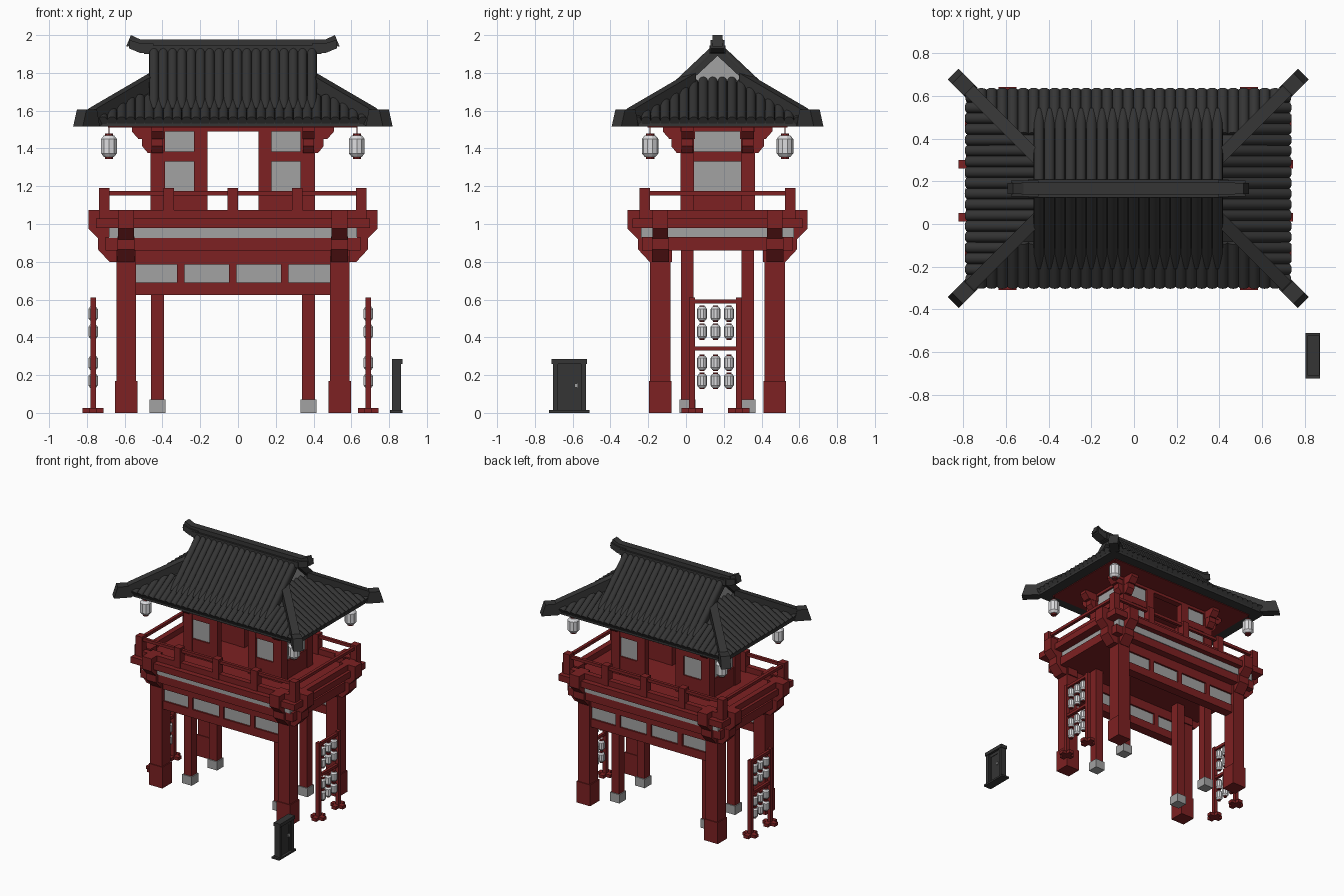
import bpy, bmesh
from math import pi
from mathutils import Matrix, Vector

cube = bpy.data.objects.get("Cube")
if cube:
    bpy.data.objects.remove(cube, do_unlink=True)


def material(name, r, g, b):
    m = bpy.data.materials.new(name)
    m.use_nodes = True
    m.diffuse_color = (r, g, b, 1)
    m.node_tree.nodes["Principled BSDF"].inputs["Base Color"].default_value = (r, g, b, 1)
    return m


RED = material("red timber", .205, .015, .016)
GREY = material("grey plaster", .36, .36, .36)
DARK = material("dark tile", .035, .035, .035)
WHITE = material("lantern paper", .72, .72, .74)

GATE = Vector((-.027, .167, 0))  # middle of the gatehouse
SIGNS = (-1, 1)
CORNERS = [(sx, sy) for sx in SIGNS for sy in SIGNS]


class Part:
    """Collects primitives into one object of one colour."""

    def __init__(self, name, mat, origin=GATE):
        self.name, self.mat, self.origin, self.bm = name, mat, origin, bmesh.new()

    def box(self, x, y, z0, z1, hx, hy):
        m = Matrix.Translation((x, y, (z0 + z1) / 2)) @ Matrix.Diagonal((2 * hx, 2 * hy, z1 - z0, 1))
        bmesh.ops.create_cube(self.bm, size=1, matrix=m)

    def prism(self, pts, half, turn=0, at=(0, 0, 0)):
        """Profile in the XZ plane, thick along Y, turned about Z."""
        m = Matrix.Translation(at) @ Matrix.Rotation(turn, 4, 'Z')
        face = self.bm.faces.new([self.bm.verts.new(m @ Vector((x, -half, z))) for x, z in pts])
        ext = bmesh.ops.extrude_face_region(self.bm, geom=[face], use_keep_orig=True)
        step = m.to_3x3() @ Vector((0, 2 * half, 0))
        bmesh.ops.translate(self.bm, vec=step, verts=[v for v in ext["geom"] if isinstance(v, bmesh.types.BMVert)])

    def cone(self, a, b, r1, r2, n=10):
        a, b = Vector(a), Vector(b)
        rot = (b - a).to_track_quat('Z', 'Y').to_matrix().to_4x4()
        bmesh.ops.create_cone(self.bm, cap_ends=True, segments=n, radius1=r1, radius2=r2,
                              depth=(b - a).length, matrix=Matrix.Translation((a + b) / 2) @ rot)

    def done(self, smooth=False):
        bmesh.ops.recalc_face_normals(self.bm, faces=self.bm.faces)
        mesh = bpy.data.meshes.new(self.name)
        self.bm.to_mesh(mesh)
        self.bm.free()
        mesh.materials.append(self.mat)
        ob = bpy.data.objects.new(self.name, mesh)
        ob.location = self.origin
        bpy.context.collection.objects.link(ob)
        if smooth:
            bpy.ops.object.select_all(action='DESELECT')
            ob.select_set(True)
            bpy.context.view_layer.objects.active = ob
            bpy.ops.object.shade_smooth_by_angle(angle=.7)


# Columns and footings
main = Part("main_columns", RED)
inner = Part("inner_columns", RED)
stones = Part("footing_stones", GREY)
for sx, sy in CORNERS:
    main.box(sx * .565, sy * .303, 0, .87, .052, .054)
    main.box(sx * .565, sy * .303, 0, .17, .06, .06)
    inner.box(sx * .4, sy * .16, .05, .87, .034, .034)
    stones.box(sx * .4, sy * .16, 0, .07, .042, .042)
for p in (main, inner, stones):
    p.done()

# Panelled cross beams, front and back
beam = Part("lower_beams", RED)
panel = Part("lower_beam_panels", GREY)
for sy in SIGNS:
    for z0, z1 in ((.625, .69), (.785, .87)):
        beam.box(0, sy * .303, z0, z1, .53, .038)
    for x in (-.275, 0, .275):
        beam.box(x, sy * .303, .68, .8, .02, .038)
    panel.box(0, sy * .303, .68, .8, .53, .024)
beam.done()
panel.done()

# Balcony platform
deck = Part("platform", RED)
deck.box(0, 0, .86, .93, .675, .4)
deck.box(0, 0, .98, 1.03, .725, .45)
deck.done()
band = Part("platform_band", GREY)
band.box(0, 0, .925, .985, .656, .405)
band.done()


# Chamfered bracket ends, in both directions at each corner
def brackets(name, ox, oy, lx, ly, stub, z0, z1, z2, half, run):
    p = Part(name, RED)
    for sx, sy in CORNERS:
        for reach, turn, at in ((lx, 0 if sx > 0 else pi, (0, sy * oy, 0)),
                                (ly, sy * pi / 2, (sx * ox, 0, 0))):
            p.prism([(reach - stub, z0), (reach - run, z0), (reach, z1), (reach, z2), (reach - stub, z2)],
                    half, turn, at)
    p.done()


brackets("lower_brackets", .565, .303, .714, .42, .18, .80, .865, .93, .045, .06)
brackets("platform_brackets", .565, .303, .765, .476, .14, .91, .975, 1.075, .042, .065)
brackets("eave_brackets_low", .4, .16, .48, .245, .12, 1.375, 1.412, 1.45, .03, .03)
brackets("eave_brackets_high", .4, .16, .535, .29, .17, 1.45, 1.49, 1.525, .032, .035)

# Balcony railing
rail = Part("railing", RED)
for s in SIGNS:
    for x in (-.68, -.34, 0, .34, .68):
        rail.box(x, s * .385, 1.02, 1.19, .028, .028)
    for z0, z1, h in ((1.152, 1.175, .012), (1.02, 1.075, .022)):
        rail.box(0, s * .385, z0, z1, .69, h)
        rail.box(s * .68, 0, z0, z1, h, .39)
rail.done()

# Upper room: posts, bands and plaster panels around an open doorway
room = Part("upper_room_frame", RED)
plaster = Part("upper_room_panels", GREY)
for sx, sy in CORNERS:
    room.box(sx * .397, sy * .161, 1.02, 1.525, .038, .036)
    room.box(sx * .17, sy * .172, 1.02, 1.525, .035, .025)
    plaster.box(sx * .28, sy * .172, 1.1, 1.51, .09, .01)
    for z0, z1 in ((1.02, 1.175), (1.33, 1.385)):
        room.box(sx * .28, sy * .172, z0, z1, .09, .022)
for s in SIGNS:
    plaster.box(s * .405, 0, 1.1, 1.51, .01, .14)
    for z0, z1 in ((1.02, 1.175), (1.33, 1.385)):
        room.box(s * .405, 0, z0, z1, .022, .14)
    room.box(0, s * .172, 1.49, 1.525, .5, .025)
    room.box(s * .405, 0, 1.49, 1.525, .025, .26)
room.done()
plaster.done()

soffit = Part("eave_soffit", RED)
soffit.box(0, 0, 1.512, 1.53, .66, .37)
soffit.done()

# Lower hipped roof and upper gabled roof
EX, EY, EZ, PITCH = .745, .45, 1.545, .6
RISE = .385


def hip_z(inset):
    return EZ + PITCH * inset


roof = Part("roof_base", DARK)
rings = []
for inset, z in ((0, 1.517), (0, EZ), (RISE, hip_z(RISE))):
    hx, hy = EX - inset, EY - inset
    rings.append([roof.bm.verts.new((x * hx, y * hy, z)) for x, y in ((-1, -1), (1, -1), (1, 1), (-1, 1))])
for lo, hi in zip(rings, rings[1:]):
    for i in range(4):
        j = (i + 1) % 4
        roof.bm.faces.new((lo[i], lo[j], hi[j], hi[i]))
roof.bm.faces.new(rings[0])
roof.bm.faces.new(rings[-1])
TOP, FOOT = 1.93, (.36, 1.595)
roof.prism([(0, TOP), FOOT, (.36, 1.555), (0, 1.89), (-.36, 1.555), (-.36, 1.595)], .443, pi / 2)
roof.done()
gable = Part("gable_walls", GREY)
gable.prism([(0, 1.9), (.25, 1.67), (-.25, 1.67)], .405, pi / 2)
gable.done()

# Round tile rows
tiles = Part("roof_tiles", DARK)
R = .026
for s in SIGNS:
    for i in range(18):
        x = (i - 8.5) * .0492
        tiles.cone((x, s * FOOT[0], FOOT[1]), (x, s * .01, TOP - .005), R, R, 12)
    for i in range(31):
        x = (i - 15) * .0492
        inset = min(.2, EX - abs(x) + .012)
        tiles.cone((x, s * (EY + .008), EZ), (x, s * (EY - inset), hip_z(inset)), R, R, 12)
    for i in range(18):
        y = (i - 8.5) * .0505
        inset = min(.38, EY - abs(y) + .012)
        tiles.cone((s * (EX + .008), y, EZ), (s * (EX - inset), y, hip_z(inset)), R, R, 12)
tiles.done(smooth=True)

# Hip ridges with flared tips, then the crest
hips = Part("hip_ridges", DARK)
D = 2 ** .5
hip = [(.42, 1.72), (.42, 1.8), (.74, 1.613), (.745, 1.607), (.80, 1.607), (.82, 1.517), (.73, 1.517)]
for sx, sy in CORNERS:
    turn = (pi / 4 if sy > 0 else -pi / 4) if sx > 0 else (3 * pi / 4 if sy > 0 else -3 * pi / 4)
    at = (0, -sy * .285, 0)
    hips.prism([(x * D, z) for x, z in hip], .03, turn, at)
    hips.prism([(x * D, z) for x, z in hip[3:]], .036, turn, at)
hips.done()

crest = Part("crest_ridge", DARK)
crest.box(0, 0, 1.9, 1.945, .47, .042)
crest.box(0, 0, 1.94, 1.977, .5, .028)
for s in SIGNS:
    crest.prism([(.42, 1.91), (.49, 1.905), (.55, 1.93), (.55, 1.975), (.49, 1.957), (.42, 1.955)],
                .038, 0 if s > 0 else pi)
    crest.prism([(.46, 1.95), (.51, 1.945), (.565, 1.94), (.54, 2.0), (.49, 1.977), (.46, 1.975)],
                .026, 0 if s > 0 else pi)
crest.done()

# Paper lanterns: caps in timber colour, faceted body
paper = Part("lantern_bodies", WHITE)
caps = Part("lantern_caps", RED)


def lantern(x, y, z, r, h):
    levels = [(.65, -.42), (1, -.28), (1, .28), (.65, .42)]
    for (r1, z1), (r2, z2) in zip(levels, levels[1:]):
        paper.cone((x, y, z + z1 * h), (x, y, z + z2 * h), r * r1, r * r2)
    caps.cone((x, y, z - h / 2), (x, y, z + h / 2), r * .5, r * .5)


for sx, sy in CORNERS:
    lantern(sx * .656, sy * .357, 1.412, .044, .135)
    caps.cone((sx * .656, sy * .357, 1.47), (sx * .656, sy * .357, 1.52), .003, .003, 6)

# Lantern racks at both sides
rack = Part("lantern_racks", RED)
for x in (-.74, .717):
    for y in (-.135, .113):
        rack.box(x, y, 0, .61, .014, .016)
        rack.box(x, y, 0, .025, .055, .02)
        rack.box(x, y, 0, .025, .02, .057)
    for z in (.34, .59):
        rack.box(x, -.011, z - .011, z + .011, .011, .13)
    for y in (-.082, -.011, .06):
        for z in (.525, .43, .265, .17):
            lantern(x, y, z, .026, .088)
for p in (rack, paper, caps):
    p.done()

# Small free-standing door
SPOT = Vector((.84, -.617, 0))
door = Part("small_door", DARK, SPOT)
door.box(-.002, 0, 0, .014, .034, .107)
door.box(.002, 0, .258, .285, .028, .094)
for s in SIGNS:
    door.box(0, s * .074, .01, .262, .024, .014)
door.box(0, 0, .01, .262, .012, .07)
for s in SIGNS:
    door.box(0, s * .048, .02, .25, .016, .008)
door.box(0, 0, .23, .25, .016, .05)
door.done()
knob = Part("door_handle", GREY, SPOT)
knob.box(0, .034, .135, .155, .021, .008)
knob.done()
